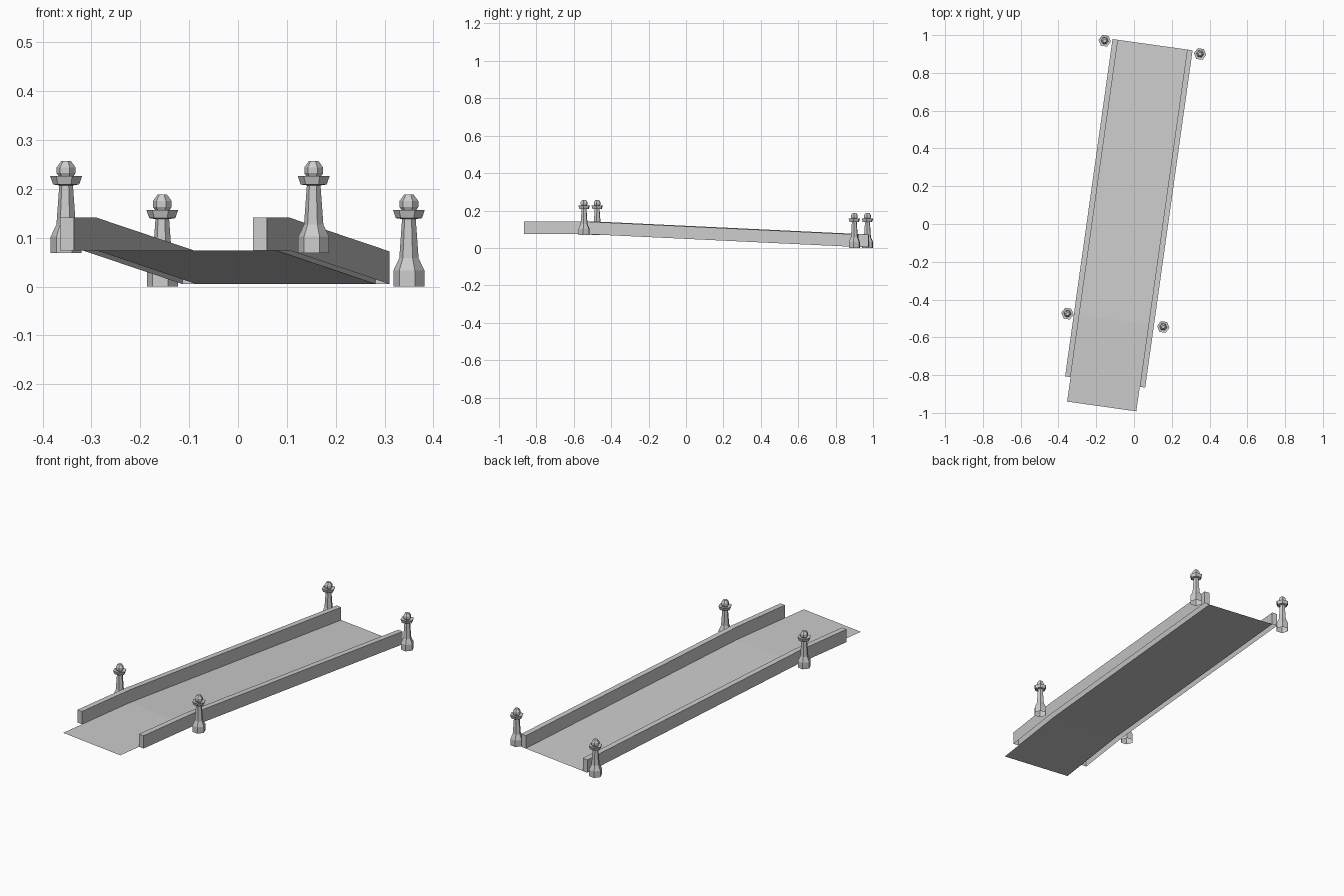
import bpy, bmesh, math
from mathutils import Vector

if "Cube" in bpy.data.objects:
    bpy.data.objects.remove(bpy.data.objects["Cube"])

ORIGIN = Vector((-0.085, 0.975))      # back left corner of the deck
ANG = math.radians(8)
ALONG = Vector((-math.sin(ANG), -math.cos(ANG)))   # towards the front
ACROSS = Vector((math.cos(ANG), -math.sin(ANG)))   # towards the right
WIDTH, BEND, RAIL_T, RAIL_H = 0.37, 1.47, 0.029, 0.067


def place(a, b, z):
    p = ORIGIN + ALONG * a + ACROSS * b
    return (p.x, p.y, z)


def make_object(name, bm):
    bmesh.ops.recalc_face_normals(bm, faces=bm.faces)
    mesh = bpy.data.meshes.new(name)
    bm.to_mesh(mesh)
    bm.free()
    obj = bpy.data.objects.new(name, mesh)
    bpy.context.collection.objects.link(obj)
    return obj


def sweep(name, section, length, capped):
    """Run an open cross-section (across, height) up the ramp and along the flat."""
    bm = bmesh.new()
    stations = [(0, 0.005), (BEND, 0.074), (length, 0.074)]
    rows = [[bm.verts.new(place(a, b, z + h)) for b, h in section]
            for a, z in stations]
    for r0, r1 in zip(rows, rows[1:]):
        for i in range(len(section) - 1):
            bm.faces.new((r0[i], r0[i + 1], r1[i + 1], r1[i]))
    if capped:
        bm.faces.new(rows[0])
        bm.faces.new(rows[-1])
    return make_object(name, bm)


def lathe(bm, profile, sides, turn):
    """Revolve a (radius, height) profile with few sides, closing the top."""
    rings = [[bm.verts.new((r * math.cos(turn + math.tau * i / sides),
                            r * math.sin(turn + math.tau * i / sides), z))
              for i in range(sides)] for r, z in profile]
    for r0, r1 in zip(rings, rings[1:]):
        for i in range(sides):
            j = (i + 1) % sides
            bm.faces.new((r0[i], r0[j], r1[j], r1[i]))
    bm.faces.new(rings[-1])


# Deck: a single sheet, sloped then level
sweep("deck", [(0, 0), (WIDTH, 0)], 1.934, False)

# Side rails: hollow channels open underneath
for name, b in (("left_rail", -RAIL_T), ("right_rail", WIDTH)):
    sweep(name, [(b, 0), (b, RAIL_H), (b + RAIL_T, RAIL_H), (b + RAIL_T, 0)],
          1.803, True)

# Bollards: flared foot, tapering shaft, collar and faceted ball
FOOT_SHAFT = [(0.032, 0), (0.032, 0.033), (0.020, 0.058), (0.014, 0.14)]
COLLAR = [(0.014, 0.138), (0.027, 0.140), (0.033, 0.157), (0.015, 0.154)]
BALL = [(0.012, 0.152), (0.0195, 0.163), (0.0195, 0.175), (0.010, 0.188)]
SPOTS = [("back_left", -0.155, 0.97, 0), ("back_right", 0.35, 0.90, 0),
         ("front_left", -0.352, -0.475, 0.069),
         ("front_right", 0.155, -0.545, 0.069)]
for name, x, y, z in SPOTS:
    bm = bmesh.new()
    for profile in (FOOT_SHAFT, COLLAR, BALL):
        lathe(bm, profile, 6, -ANG)
    post = make_object(name + "_bollard", bm)
    post.location = (x, y, z)
